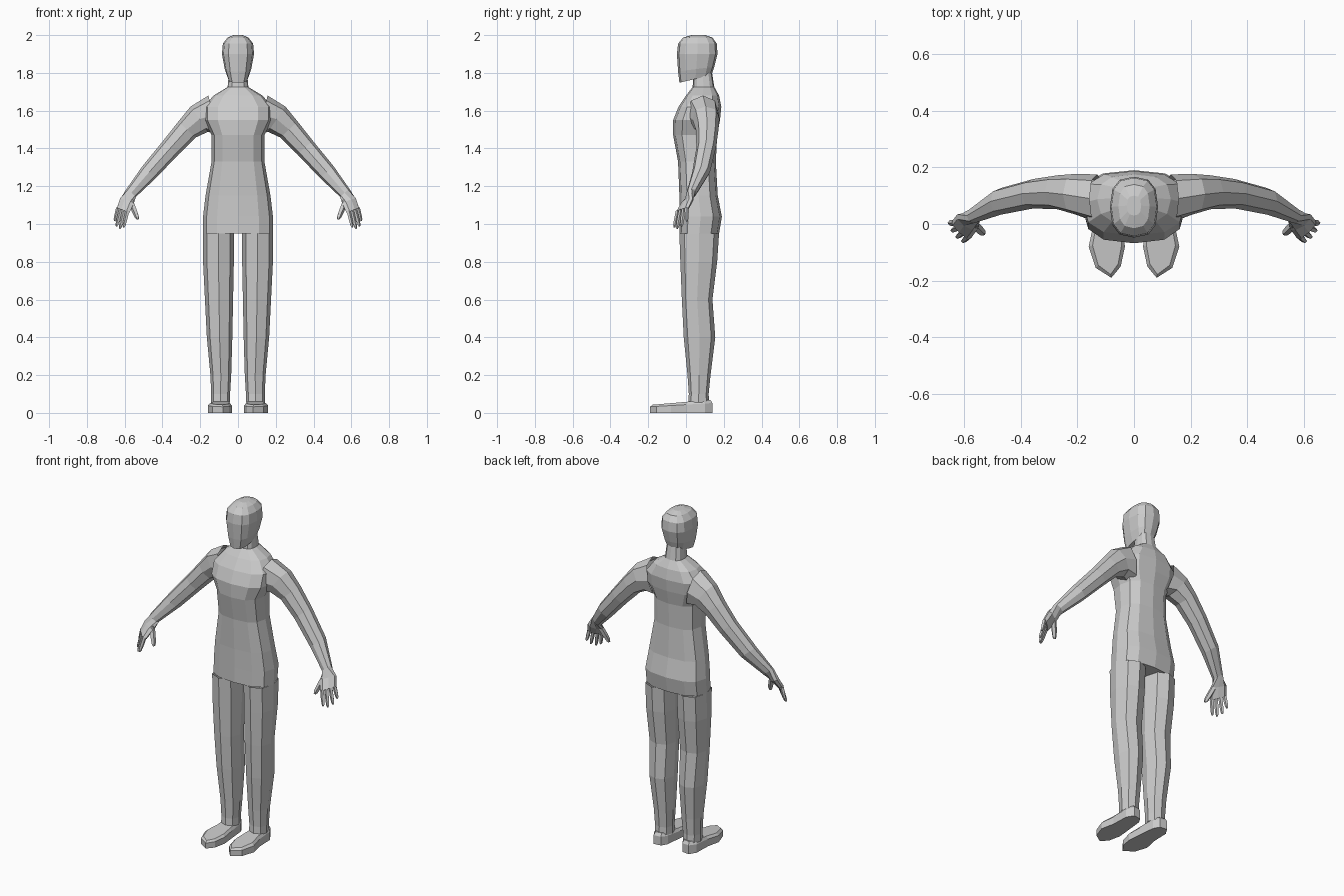
import bpy, bmesh
from math import sin, cos, pi, copysign
from mathutils import Vector as V

if "Cube" in bpy.data.objects:
    bpy.data.objects.remove(bpy.data.objects["Cube"])


def ring(c, u, v, n, p=0.85):
    """Squarish n-gon around c, spanned by the half axes u and v."""
    def f(t):
        return copysign(abs(t) ** p, t) if abs(t) > 1e-6 else 0.0
    c, u, v = V(c), V(u), V(v)
    return [c + u * f(cos(2 * pi * i / n)) + v * f(sin(2 * pi * i / n)) for i in range(n)]


def flat_ring(z, x0, x1, y0, y1, n, tilt=0, p=0.85):
    """Level section given by its extents; tilt raises the back."""
    return ring(((x0 + x1) / 2, (y0 + y1) / 2, z), ((x1 - x0) / 2, 0, 0),
                (0, (y1 - y0) / 2, tilt), n, p)


def loft(name, rings, start=False, end=False, mirror=False):
    """Skin a list of equal-length rings, optionally capped and mirrored in x."""
    bm = bmesh.new()
    rows = [[bm.verts.new(p) for p in r] for r in rings]
    n = len(rows[0])
    for a, b in zip(rows, rows[1:]):
        for i in range(n):
            j = (i + 1) % n
            bm.faces.new((a[i], a[j], b[j], b[i]))
    if start:
        bm.faces.new(rows[0])
    if end:
        bm.faces.new(rows[-1])
    bmesh.ops.recalc_face_normals(bm, faces=bm.faces)
    me = bpy.data.meshes.new(name)
    bm.to_mesh(me)
    bm.free()
    ob = bpy.data.objects.new(name, me)
    bpy.context.collection.objects.link(ob)
    if mirror:
        ob.modifiers.new("mirror", 'MIRROR').use_mirror_merge = False
    return ob


# torso and neck: z, half width, front y, back y
torso = [(.95, .185, -.035, .175), (1.04, .185, -.035, .19), (1.15, .172, -.035, .168),
         (1.33, .14, -.042, .158), (1.47, .14, -.068, .165), (1.55, .18, -.068, .18),
         (1.62, .18, -.04, .187), (1.68, .13, 0, .175), (1.725, .055, .035, .15),
         (1.80, .048, .04, .138)]
loft("torso", [flat_ring(z, -w, w, a, b, 12, p=.75) for z, w, a, b in torso], start=True)

# head: z, half width, front y, back y, tilt
head = [(1.768, .052, -.035, .135, .02), (1.82, .07, -.042, .15, .012),
        (1.90, .085, -.048, .167, 0), (1.955, .08, -.042, .163, 0),
        (1.987, .055, -.015, .14, 0), (2.0, .025, .03, .10, 0)]
loft("head", [flat_ring(z, -w, w, a, b, 12, t, .75) for z, w, a, b, t in head], True, True)

# legs: z, inner x, outer x, front y, back y
leg = [(.95, .022, .185, -.035, .175), (.8, .022, .185, -.03, .165), (.6, .026, .175, -.022, .14),
       (.4, .03, .165, -.012, .155), (.2, .036, .146, .008, .13), (.1, .042, .142, .015, .12),
       (.055, .042, .142, .012, .122)]
loft("leg", [flat_ring(*r, 8) for r in leg], mirror=True)

# feet: sole outline, side wall, then inset sloping top
sole = [(.07, .135), (.115, .14), (.14, .10), (.143, 0), (.16, -.08), (.135, -.155),
        (.08, -.19), (.047, -.15), (.032, -.08), (.04, 0), (.05, .10)]
def top_z(y):
    return .043 + .08 * (y + .19)
loft("foot", [[V((x, y, 0)) for x, y in sole],
              [V((x, y, top_z(y) * .75)) for x, y in sole],
              [V((.092 + (x - .092) * .8, -.02 + (y + .02) * .93, top_z(y))) for x, y in sole]],
     True, True, True)

# arms and palms: centre, two half axes
arm = [((.13, .09, 1.575), (.027, 0, .105), (0, .085, 0)),
       ((.205, .105, 1.555), (.046, 0, .067), (0, .072, 0)),
       ((.27, .112, 1.50), (.046, 0, .042), (0, .06, 0)),
       ((.355, .107, 1.405), (.041, 0, .036), (0, .052, 0)),
       ((.47, .08, 1.275), (.037, 0, .030), (0, .047, 0)),
       ((.565, .03, 1.165), (.025, 0, .021), (0, .027, 0)),
       ((.588, .008, 1.12), (.036, .026, .012), (-.012, .014, -.010)),
       ((.609, -.02, 1.07), (.033, .031, .012), (-.009, .010, -.008))]
loft("arm", [ring(c, u, v, 8) for c, u, v in arm], end=True, mirror=True)


# fingers: tapered five-sided tubes from base to tip
def finger(name, base, tip, r):
    base, tip = V(base), V(tip)
    d = (tip - base).normalized()
    u = d.cross(V((0, 1, 0))).normalized()
    v = d.cross(u)
    loft(name, [ring(base.lerp(tip, t), u * r * k, v * r * k, 5, 1)
                for t, k in ((0, 1), (.55, .95), (.88, .75), (1, .4))], end=True, mirror=True)


tips = [(.605, -.062, .982), (.625, -.047, .975), (.643, -.024, .988), (.652, .004, 1.015)]
for i, (name, tip) in enumerate(zip(("index", "middle", "ring", "little"), tips)):
    t = i / 3
    finger(name + "_finger", (.585 + .049 * t, -.043 + .047 * t, 1.068 + .016 * t), tip, .0115)
finger("thumb", (.567, .0, 1.12), (.53, -.035, 1.025), .016)
